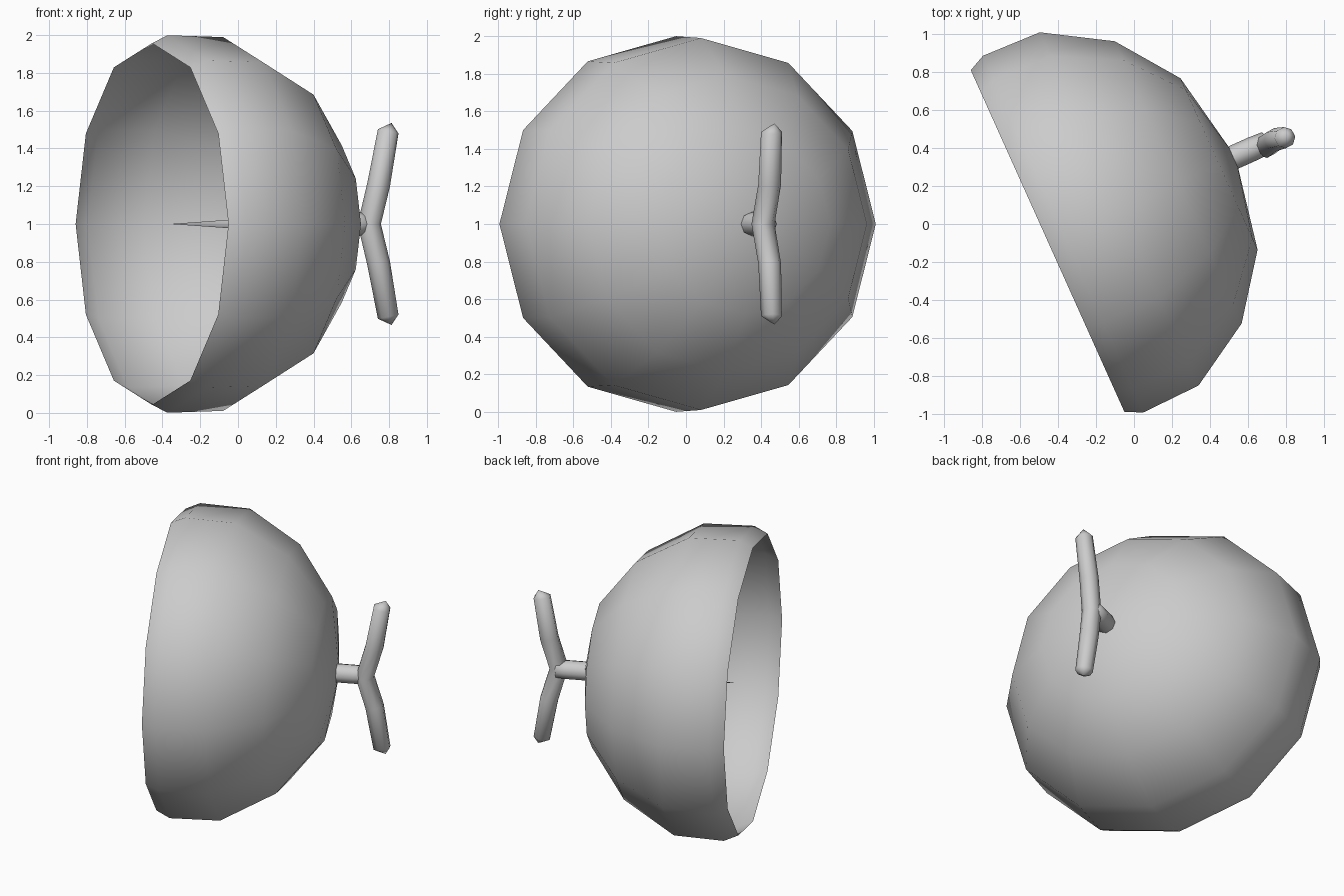
import bpy, bmesh, math
from mathutils import Vector

if "Cube" in bpy.data.objects:
    bpy.data.objects.remove(bpy.data.objects["Cube"])

gray = bpy.data.materials.new("gray")
gray.diffuse_color = (0.6, 0.6, 0.6, 1)
gray.use_nodes = True
gray.node_tree.nodes["Principled BSDF"].inputs["Base Color"].default_value = gray.diffuse_color

AXIS = Vector((0.912, 0.41, 0)).normalized()    # bowl axis, rim to apex
SIDE = Vector((AXIS.y, -AXIS.x, 0))
UP = Vector((0, 0, 1))
RIM_CENTER = Vector((-0.455, -0.09, 1))


def loft(name, rings, start=None, end=None, angle=180):
    """Skin a list of point rings, closing either end with a point."""
    bm = bmesh.new()
    loops = [[bm.verts.new(p) for p in ring] for ring in rings]
    n = len(loops[0])
    for a, b in zip(loops, loops[1:]):
        for i in range(n):
            j = (i + 1) % n
            bm.faces.new((a[i], a[j], b[j], b[i]))
    for tip, loop in ((start, loops[0]), (end, loops[-1])):
        if tip is not None:
            v = bm.verts.new(tip)
            for i in range(n):
                bm.faces.new((loop[i], loop[(i + 1) % n], v))
    bmesh.ops.recalc_face_normals(bm, faces=bm.faces)
    me = bpy.data.meshes.new(name)
    bm.to_mesh(me)
    bm.free()
    me.materials.append(gray)
    ob = bpy.data.objects.new(name, me)
    bpy.context.collection.objects.link(ob)
    bpy.ops.object.select_all(action='DESELECT')
    bpy.context.view_layer.objects.active = ob
    ob.select_set(True)
    bpy.ops.object.shade_smooth_by_angle(angle=math.radians(angle))
    return ob


def ring(center, u, v, ru, rv, n):
    return [center + u * ru * math.cos(math.tau * i / n) + v * rv * math.sin(math.tau * i / n)
            for i in range(n)]


# Open bowl: (distance along axis, radius)
profile = [(0, 0.987), (0.09, 1.03), (0.413, 1.02), (0.754, 0.815), (0.99, 0.495)]
loft("bowl", [ring(RIM_CENTER + AXIS * d, SIDE, UP, r, r * 0.97, 12) for d, r in profile],
     end=RIM_CENTER + AXIS * 1.085)

# Tapered stem, pointed inside the bowl and running out to the fork
point = Vector((-0.36, -0.047, 1))
loft("stem", [ring(point + AXIS * d, SIDE, UP, r, r, 8)
              for d, r in ((0.98, 0.064), (1.08, 0.064), (1.16, 0.06))],
     start=point, end=point + AXIS * 1.19, angle=80)

# Two fork arms as one bent tube, mirrored above and below the stem
half = [((0.695, 0.41), 0.0, 0.062), ((0.745, 0.445), 0.21, 0.061), ((0.795, 0.455), 0.49, 0.056)]
path = [(xy, -h, r) for xy, h, r in reversed(half[1:])] + half
rings = []
for (x, y), h, r in path:
    slant = Vector((0.97, 0.1, -0.2 * (1 if h > 0 else -1 if h < 0 else 0))).normalized()
    rings.append(ring(Vector((x, y, 1 + h)), slant, Vector((-0.1, 1, 0)).normalized(), r, r, 8))
loft("fork_arms", rings, start=Vector((0.813, 0.47, 0.465)), end=Vector((0.813, 0.47, 1.535)), angle=60)
